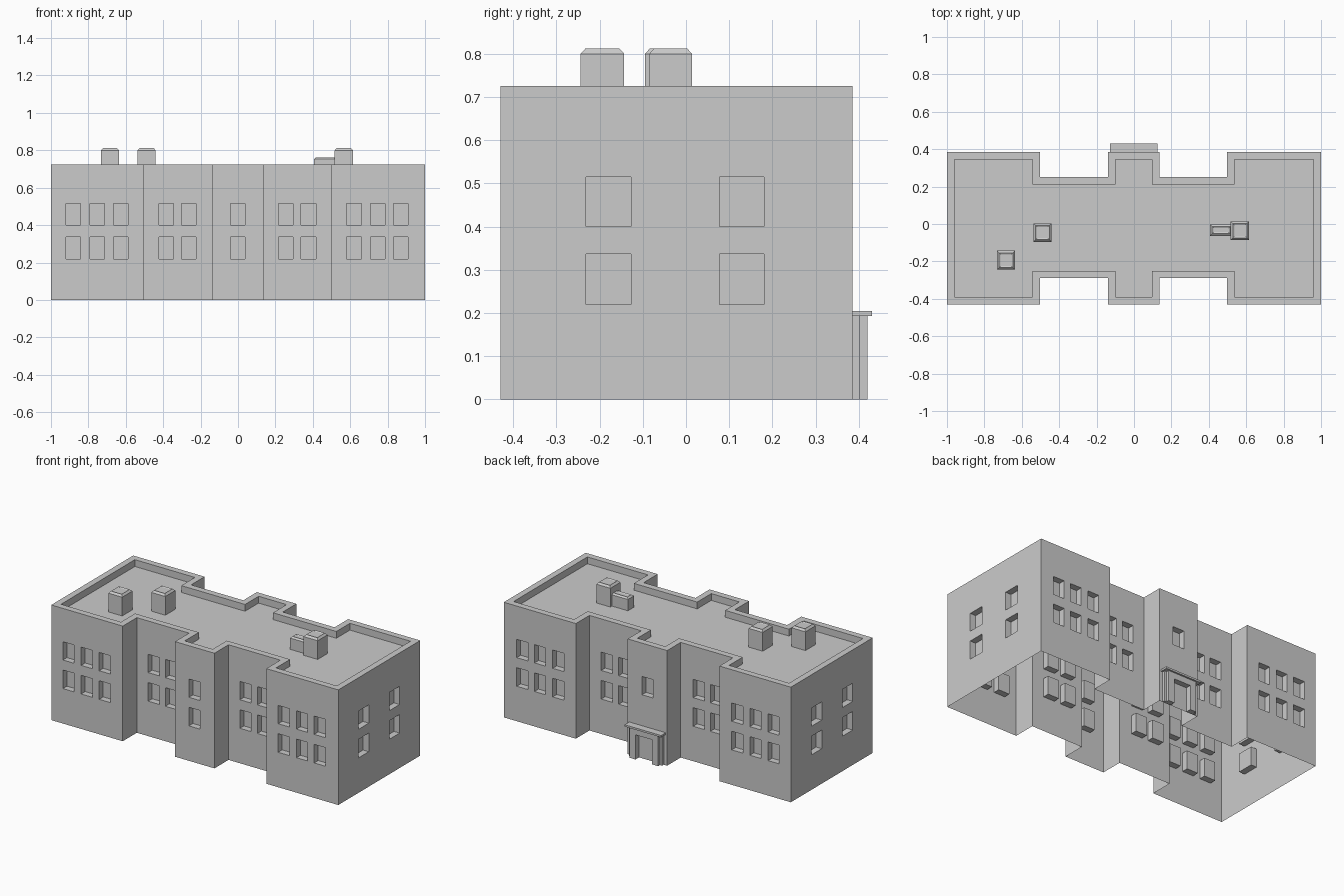
import bpy, bmesh

if "Cube" in bpy.data.objects:
    bpy.data.objects.remove(bpy.data.objects["Cube"])

T = 0.04            # parapet thickness and window depth
H = 0.725           # wall height
ROWS = ((0.22, 0.337), (0.40, 0.515))


def finish(bm, name):
    bmesh.ops.recalc_face_normals(bm, faces=bm.faces)
    me = bpy.data.meshes.new(name)
    bm.to_mesh(me)
    bm.free()
    ob = bpy.data.objects.new(name, me)
    bpy.context.collection.objects.link(ob)
    return ob


def prism(bm, pts, vec):
    """Extrude a closed polygon of 3D points along vec; returns the far face."""
    a = [bm.verts.new(p) for p in pts]
    b = [bm.verts.new([p[i] + vec[i] for i in range(3)]) for p in pts]
    bm.faces.new(a[::-1])
    n = len(a)
    for i in range(n):
        bm.faces.new((a[i], a[(i + 1) % n], b[(i + 1) % n], b[i]))
    return bm.faces.new(b)


def box(bm, x0, x1, y0, y1, z0, z1):
    return prism(bm, [(x0, y0, z0), (x1, y0, z0), (x1, y1, z0), (x0, y1, z0)],
                 (0, 0, z1 - z0))


# Building shell: two wings, recessed links and a projecting centre bay
F, FR, B, BR = -0.43, -0.29, 0.385, 0.25
steps = [(-1, F), (-0.502, F), (-0.502, FR), (-0.138, FR), (-0.138, F),
         (0.137, F), (0.137, FR), (0.498, FR), (0.498, F), (1, F)]
swap = {F: B, FR: BR}
outline = steps + [(x, swap[y]) for x, y in reversed(steps)]
bm = bmesh.new()
top = prism(bm, [(x, y, 0) for x, y in outline], (0, 0, H))
bm.normal_update()

# Sunken roof behind the parapet
bmesh.ops.inset_region(bm, faces=[top], thickness=T, use_even_offset=True)
roof = bmesh.ops.extrude_discrete_faces(bm, faces=[top])["faces"][0]
bmesh.ops.translate(bm, verts=roof.verts, vec=(0, 0, -0.043))
shell = finish(bm, "building_shell")

# Window cutters on all four sides
bm = bmesh.new()
OUT = 0.02
wing = [-0.88, -0.753, -0.627, 0.62, 0.747, 0.871]
link = [-0.384, -0.264, 0.255, 0.377]
cols = [(x, F, B) for x in wing + [-0.002]] + [(x, FR, BR) for x in link]
for row, (z0, z1) in enumerate(ROWS):
    for x, yf, yb in cols:
        box(bm, x - 0.039, x + 0.039, yf - OUT, yf + T, z0, z1)
        # the entrance replaces the lower window of the rear centre bay
        if not (row == 0 and x == -0.002):
            box(bm, x - 0.039, x + 0.039, yb - T, yb + OUT, z0, z1)
    for y0, y1 in ((-0.231, -0.127), (0.077, 0.18)):
        box(bm, 1 - T, 1 + OUT, y0, y1, z0, z1)
        box(bm, -1 - OUT, -1 + T, y0, y1, z0, z1)
cutter = finish(bm, "window_cutter")
cutter.hide_render = True
mod = shell.modifiers.new("windows", "BOOLEAN")
mod.operation = "DIFFERENCE"
mod.solver = "EXACT"
mod.object = cutter
bpy.context.view_layer.objects.active = shell
bpy.ops.object.modifier_apply(modifier=mod.name)
bpy.data.objects.remove(cutter)

# Open underside
bm = bmesh.new()
bm.from_mesh(shell.data)
floor = [f for f in bm.faces if all(v.co.z < 1e-4 for v in f.verts)]
bmesh.ops.delete(bm, geom=floor, context="FACES")
bm.to_mesh(shell.data)
bm.free()


# Rear entrance: stepped surround around the door opening, with a slab above
def arch(name, half, hole, lintel, y0, y1, top_z):
    bm = bmesh.new()
    pts = [(-half, 0), (-hole, 0), (-hole, lintel), (hole, lintel),
           (hole, 0), (half, 0), (half, top_z), (-half, top_z)]
    prism(bm, [(x, y0, z) for x, z in pts], (0, y1 - y0, 0))
    return finish(bm, name).location


arch("door_surround", 0.115, 0.058, 0.155, 0.385, 0.402, 0.193)
arch("door_frame", 0.1, 0.058, 0.155, 0.402, 0.42, 0.193)
bm = bmesh.new()
box(bm, -0.128, 0.126, 0.383, 0.431, 0.193, 0.205)
finish(bm, "entrance_canopy")


# Rooftop units with chamfered caps and a shallow sunk top
def roof_unit(name, x0, x1, y0, y1, z, rise):
    bm = bmesh.new()
    cap = box(bm, x0, x1, y0, y1, H - 0.043, z)
    bm.normal_update()
    bmesh.ops.inset_region(bm, faces=[cap], thickness=0.011, depth=rise,
                           use_even_offset=True)
    bm.normal_update()
    bmesh.ops.inset_region(bm, faces=[cap], thickness=0.008, depth=-0.004,
                           use_even_offset=True)
    finish(bm, name)


roof_unit("roof_vent_left", -0.732, -0.636, -0.244, -0.143, 0.80, 0.012)
roof_unit("roof_vent_mid", -0.537, -0.44, -0.095, 0.004, 0.80, 0.012)
roof_unit("roof_vent_right", 0.517, 0.615, -0.085, 0.014, 0.80, 0.012)
roof_unit("roof_duct", 0.406, 0.525, -0.063, -0.002, 0.753, 0.009)
